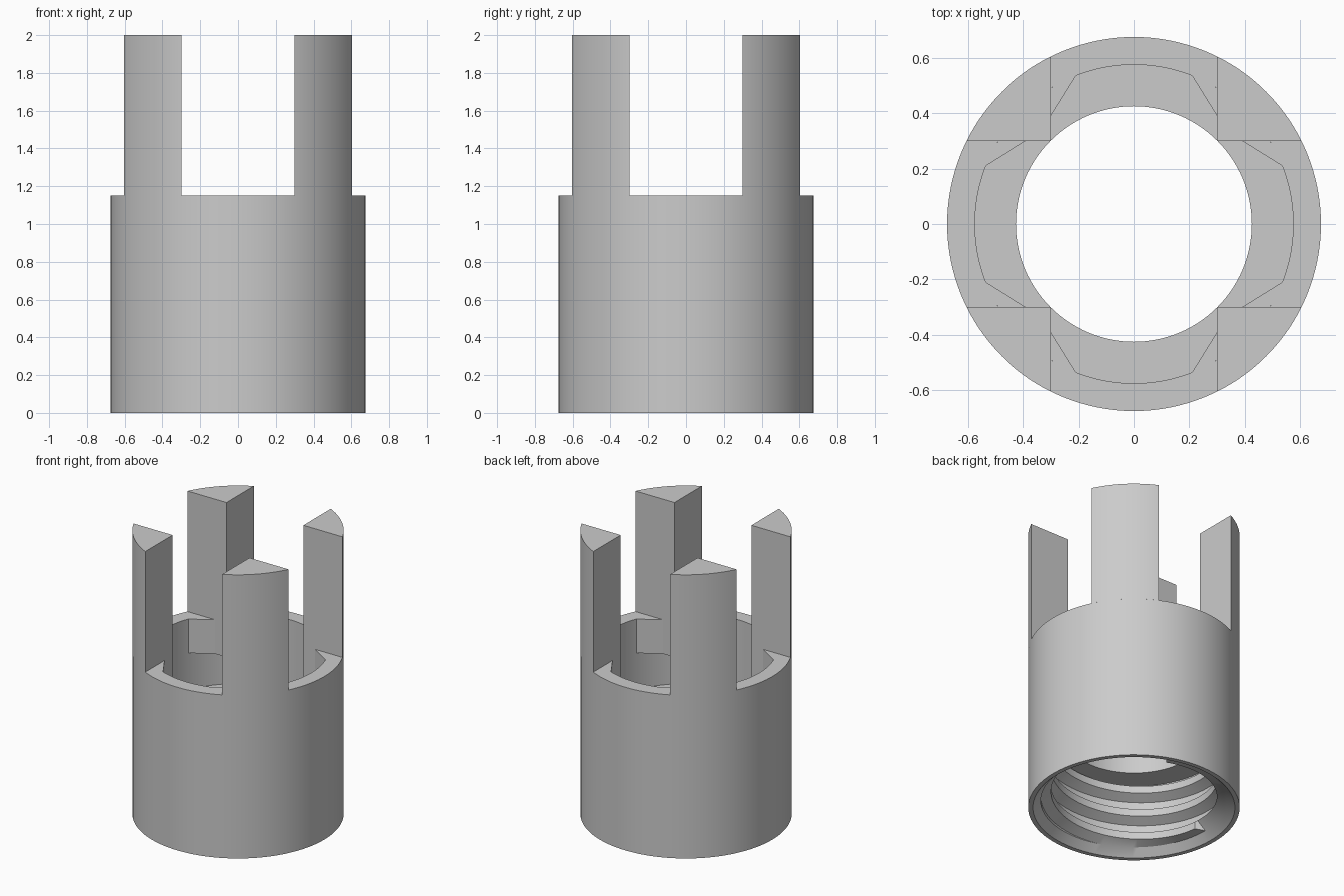
import bpy, bmesh, math
from math import cos, sin, tau, asin, atan2, floor

cube = bpy.data.objects.get("Cube")
if cube:
    bpy.data.objects.remove(cube, do_unlink=True)

SEG = 128
R_OUT, R_POCKET, R_BORE = 0.675, 0.575, 0.425
R_ROOT, R_CREST = 0.595, 0.53
RIM_Z, TOP_Z, LUG_Z = 1.15, 2.0, 0.91
FLOOR_Z, ROOF_Z, CHAMFER = 0.65, 0.5, 0.05
SLOT = 0.3          # half the width of the gaps between posts
PITCH = 0.17

grey = bpy.data.materials.new("plain grey")
grey.use_nodes = True
grey.diffuse_color = (0.6, 0.6, 0.6, 1)
grey.node_tree.nodes["Principled BSDF"].inputs["Base Color"].default_value = (0.6, 0.6, 0.6, 1)


def finish(name, bm, recalc=True):
    """Turn a bmesh into a named, smooth-shaded object."""
    bmesh.ops.remove_doubles(bm, verts=bm.verts, dist=1e-5)
    if recalc:
        bmesh.ops.recalc_face_normals(bm, faces=bm.faces)
    mesh = bpy.data.meshes.new(name)
    bm.to_mesh(mesh)
    bm.free()
    mesh.materials.append(grey)
    obj = bpy.data.objects.new(name, mesh)
    bpy.context.collection.objects.link(obj)
    bpy.ops.object.select_all(action="DESELECT")
    obj.select_set(True)
    bpy.context.view_layer.objects.active = obj
    bpy.ops.object.shade_smooth_by_angle(angle=math.radians(25))
    return obj


def arc(radius, a0, a1, steps=24):
    angles = [a0 + (a1 - a0) * i / steps for i in range(steps + 1)]
    return [(radius * cos(a), radius * sin(a)) for a in angles]


def prism(name, outline, z0, z1, turn):
    """Extrude a flat outline from z0 to z1, turned about the z axis."""
    bm = bmesh.new()
    c, s = cos(turn), sin(turn)
    face = bm.faces.new([bm.verts.new((x * c - y * s, x * s + y * c, z0)) for x, y in outline])
    top = bmesh.ops.extrude_face_region(bm, geom=[face])["geom"]
    bmesh.ops.translate(bm, vec=(0, 0, z1 - z0),
                        verts=[v for v in top if isinstance(v, bmesh.types.BMVert)])
    return finish(name, bm)


# Sleeve: outer wall, upper pocket, bore, inner roof and bottom chamfer
bm = bmesh.new()
profile = [(R_ROOT, CHAMFER), (R_ROOT + CHAMFER, 0), (R_OUT, 0), (R_OUT, RIM_Z),
           (R_POCKET, RIM_Z), (R_POCKET, FLOOR_Z), (R_BORE, FLOOR_Z),
           (R_BORE, ROOF_Z), (R_ROOT, ROOF_Z)]
rings = [[bm.verts.new((r * cos(tau * i / SEG), r * sin(tau * i / SEG), z))
          for i in range(SEG)] for r, z in profile]
for low, high in zip(rings, rings[1:]):
    for i in range(SEG):
        j = (i + 1) % SEG
        bm.faces.new((low[i], low[j], high[j], high[i]))


# Internal screw thread: a sheared grid, clamped at both ends
steps = [(0.0, R_ROOT), (0.3, R_ROOT), (0.5, R_CREST), (0.8, R_CREST)]


def thread_point(col, row):
    turn, (offset, radius) = floor(row / 4), steps[row % 4]
    z = CHAMFER + PITCH * (turn + offset + col / SEG)
    if z <= CHAMFER or z >= ROOF_Z:
        z, radius = min(max(z, CHAMFER), ROOF_Z), R_ROOT
    a = tau * col / SEG
    return (radius * cos(a), radius * sin(a), z)


for col in range(SEG):
    for row in range(-5, 14):
        corners = [thread_point(col, row), thread_point(col + 1, row),
                   thread_point(col + 1, row + 1), thread_point(col, row + 1)]
        unique = []
        for p in corners:
            if all(math.dist(p, q) > 1e-5 for q in unique):
                unique.append(p)
        if len(unique) > 2:
            # wound so that the thread faces the axis
            bm.faces.new([bm.verts.new(p) for p in reversed(unique)])
finish("threaded_sleeve", bm, recalc=True)

# Four upright posts, each above a flared locking lug inside the pocket
edge = asin(SLOT / R_OUT)
post = [(SLOT, SLOT)] + arc(R_OUT, edge, tau / 4 - edge)
flare = atan2(0.21, 0.535)
lug = ([(SLOT, SLOT), (0.39, SLOT)] + arc(R_POCKET, flare, tau / 4 - flare)
       + [(SLOT, 0.39)])
for n, place in enumerate(("back_left", "back_right", "front_right", "front_left")):
    prism(place + "_post", post, RIM_Z, TOP_Z, n * tau / 4)
    prism(place + "_lug", lug, LUG_Z, RIM_Z, n * tau / 4)
